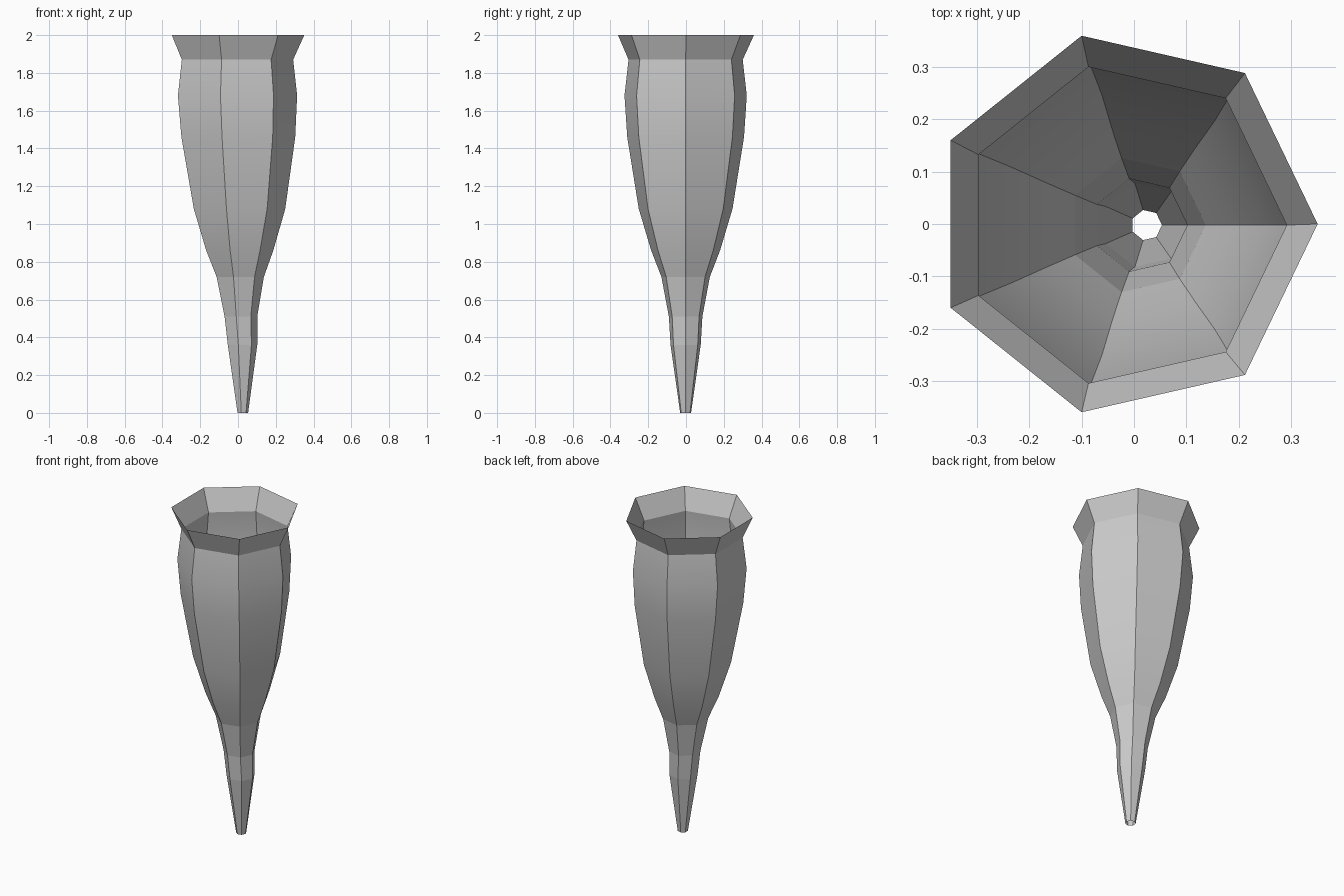
import bpy, bmesh
from math import cos, sin, tau

if "Cube" in bpy.data.objects:
    bpy.data.objects.remove(bpy.data.objects["Cube"])

SIDES = 7
# Rings from tip to rim: height, radius, centre x, centre y, crisp edge
RINGS = [
    (0.00, 0.0295, 0.024, -0.002, True),
    (0.36, 0.082, 0.020, -0.002, True),
    (0.51, 0.091, 0.011, -0.002, True),
    (0.72, 0.1315, 0.0055, -0.002, True),
    (0.86, 0.187, 0.000, -0.002, False),
    (1.08, 0.2545, -0.0045, -0.002, False),
    (1.46, 0.317, -0.014, -0.002, False),
    (1.68, 0.332, -0.019, -0.002, False),
    (1.87, 0.310, -0.018, -0.002, True),
    (2.00, 0.369, -0.018, 0.000, True),
]

# Open seven-sided horn: tapered tip, swelling body, flared rim
bm = bmesh.new()
loops = [[bm.verts.new((cx + r * cos(tau * i / SIDES), cy + r * sin(tau * i / SIDES), z))
          for i in range(SIDES)] for z, r, cx, cy, _ in RINGS]
for low, high in zip(loops, loops[1:]):
    for i in range(SIDES):
        j = (i + 1) % SIDES
        bm.faces.new((low[i], low[j], high[j], high[i])).smooth = True

# Crisp corners along the sides and at the marked rings
for low, high in zip(loops, loops[1:]):
    for a, b in zip(low, high):
        bm.edges.get((a, b)).smooth = False
for ring, loop in zip(RINGS, loops):
    for i in range(SIDES):
        bm.edges.get((loop[i], loop[(i + 1) % SIDES])).smooth = not ring[4]

mesh = bpy.data.meshes.new("horn_body")
bm.to_mesh(mesh)
bm.free()
bpy.context.collection.objects.link(bpy.data.objects.new("horn_body", mesh))
